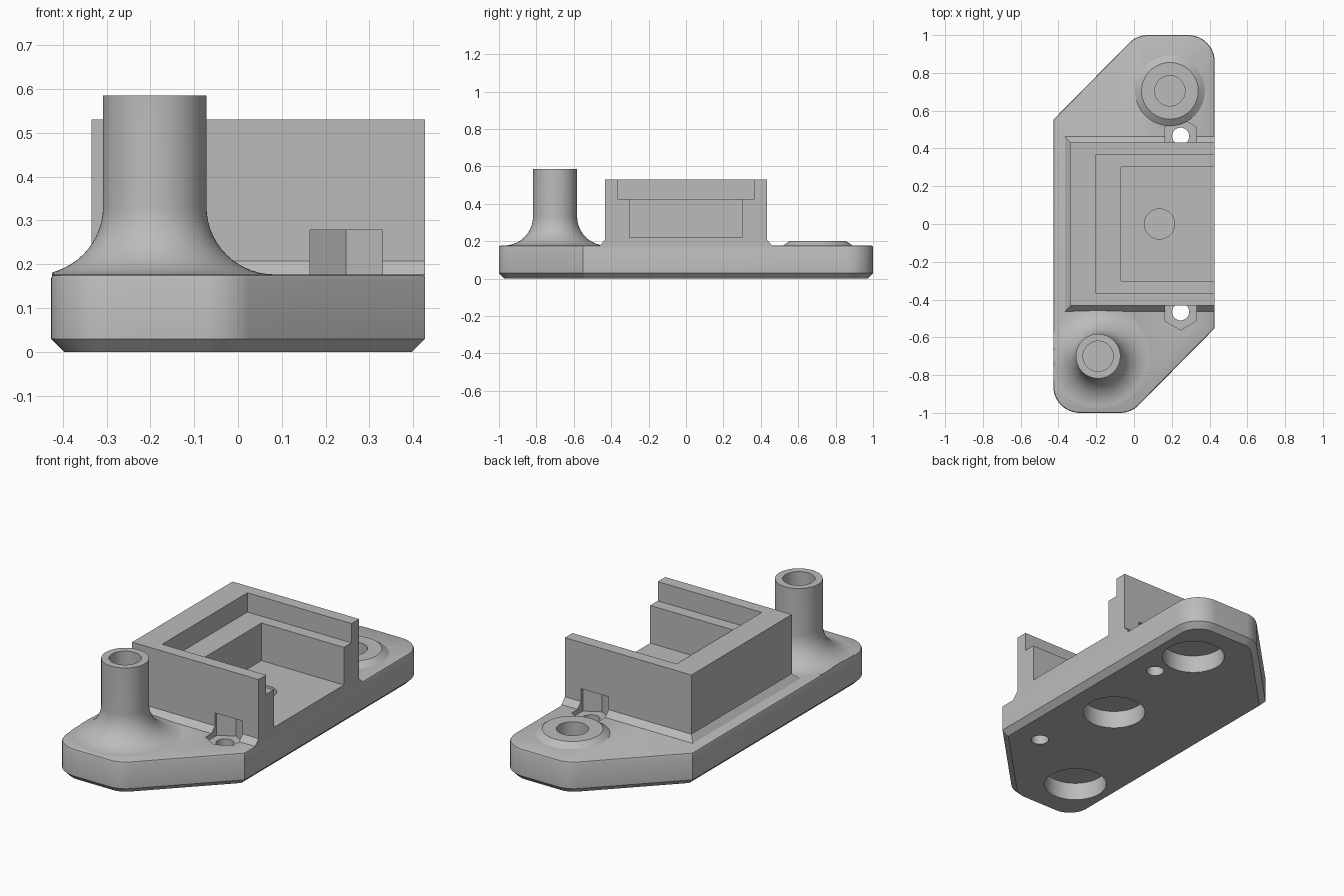
import bpy, bmesh, math
from mathutils import Vector

default = bpy.data.objects.get("Cube")
if default:
    bpy.data.objects.remove(default)

GREY = (0.5, 0.5, 0.5, 1)
grey = bpy.data.materials.new("plain grey")
grey.use_nodes = True
grey.diffuse_color = GREY
grey.node_tree.nodes["Principled BSDF"].inputs["Base Color"].default_value = GREY

SEG = 64
TOP = 0.177        # top of the base plate
HALF_W = 0.427     # half width of the base plate
BORE = 0.08
POSTS = {"tall": (-0.19, -0.7), "low": (0.19, 0.705)}
FLOOR_HOLE = (0.135, 0)
NUTS = [(0.247, 0.465), (0.247, -0.465)]


def make_object(name, bm):
    bmesh.ops.recalc_face_normals(bm, faces=bm.faces)
    mesh = bpy.data.meshes.new(name)
    bm.to_mesh(mesh)
    bm.free()
    mesh.materials.append(grey)
    obj = bpy.data.objects.new(name, mesh)
    bpy.context.collection.objects.link(obj)
    return obj


def loft(name, rings, closed=False):
    """Skin rings of equal length; cap the ends or join last to first."""
    bm = bmesh.new()
    loops = [[bm.verts.new(p) for p in ring] for ring in rings]
    pairs = list(zip(loops, loops[1:]))
    if closed:
        pairs.append((loops[-1], loops[0]))
    else:
        bm.faces.new(loops[0])
        bm.faces.new(loops[-1])
    n = len(loops[0])
    for a, b in pairs:
        for i in range(n):
            j = (i + 1) % n
            bm.faces.new((a[i], a[j], b[j], b[i]))
    return make_object(name, bm)


def circle(centre, r, z, n=SEG, turn=0):
    return [(centre[0] + r * math.cos(turn + math.tau * i / n),
             centre[1] + r * math.sin(turn + math.tau * i / n), z) for i in range(n)]


def rectangle(x0, x1, half_y, z):
    return [(x0, -half_y, z), (x1, -half_y, z), (x1, half_y, z), (x0, half_y, z)]


def prism(name, centre, r, z0, z1, n=SEG, turn=0):
    return loft(name, [circle(centre, r, z, n, turn) for z in (z0, z1)])


def cut(obj, cutters):
    for cutter in cutters:
        mod = obj.modifiers.new("cut", "BOOLEAN")
        mod.operation = "DIFFERENCE"
        mod.solver = "EXACT"
        mod.object = cutter
    graph = bpy.context.evaluated_depsgraph_get()
    mesh = bpy.data.meshes.new_from_object(obj.evaluated_get(graph))
    obj.modifiers.clear()
    obj.data = mesh


def plate_ring(inset, z):
    """Outline of the plate, moved inwards, with rounded ends."""
    half = [((-HALF_W, -1), 0.14), ((-0.015, -1), 0.14), ((HALF_W, -0.552), 0)]
    corners = half + [((-x, -y), r) for (x, y), r in half]
    pts = [Vector(c) for c, _ in corners]
    ring = []
    for i, (_, radius) in enumerate(corners):
        d1 = (pts[i] - pts[i - 1]).normalized()
        d2 = (pts[(i + 1) % len(pts)] - pts[i]).normalized()
        n1, n2 = Vector((-d1.y, d1.x)), Vector((-d2.y, d2.x))
        miter = (n1 + n2) / (1 + n1.dot(n2))
        if not radius:
            ring.append((*(pts[i] + miter * inset), z))
            continue
        centre = pts[i] + miter * radius
        start = math.atan2(-n1.y, -n1.x)
        sweep = d1.angle(d2)
        for k in range(13):
            a = start + sweep * k / 12
            p = centre + Vector((math.cos(a), math.sin(a))) * (radius - inset)
            ring.append((*p, z))
    return ring


# Base plate: chamfered below, softly rounded above
plate = loft("base_plate", [plate_ring(i, z) for i, z in (
    (0.03, 0), (0, 0.03), (0, TOP - 0.01), (0.003, TOP - 0.003), (0.01, TOP))])

# Housing: three walls with a sloped skirt, open on one side
housing = loft("housing", [rectangle(x, HALF_W, y, z) for x, y, z in (
    (-0.365, 0.462, 0.16), (-0.365, 0.462, TOP),
    (-0.335, 0.432, 0.208), (-0.335, 0.432, 0.53))])

# Cutters for recesses, nut pockets, bores and counterbores
recesses = [loft("recess_cutter", [rectangle(x, 0.6, y, z) for z in (z0, 0.7)])
            for x, y, z0 in ((-0.2, 0.367, 0.425), (-0.07, 0.302, 0.22))]
pockets = [prism("nut_cutter", c, 0.096, 0.15, 0.278, 6, math.pi / 6) for c in NUTS]
screws = [prism("screw_cutter", c, 0.045, -0.1, 0.2) for c in NUTS]
holes = [*POSTS.values(), FLOOR_HOLE]
bores = [prism("bore_cutter", c, BORE, 0.115, 0.4) for c in holes]
counterbores = [prism("counterbore_cutter", c, 0.16, -0.1, 0.098) for c in holes]

cut(plate, pockets + screws + bores + counterbores)
cut(housing, recesses + pockets + [bores[-1]])
for cutter in recesses + pockets + screws + bores + counterbores:
    bpy.data.objects.remove(cutter)


def post(name, centre, profile):
    rings = [[(max(x, 0.002 - HALF_W), y, z) for x, y, z in circle(centre, r, h)]
             for r, h in profile]
    return loft(name, rings, closed=True)


# Tall tube flaring into the plate, and a low raised ring
R, F = 0.118, 0.155
flare = [(R + F - F * math.cos(a), TOP + F - F * math.sin(a))
         for a in (math.pi / 2 * k / 14 for k in range(15))]
tall = post("tall_post", POSTS["tall"],
            [(BORE, 0.165), (BORE, 0.585), (R, 0.585), *flare, (R + F, 0.165)])
low = post("low_boss", POSTS["low"],
           [(BORE, 0.165), (BORE, 0.202), (0.15, 0.202), (0.185, TOP), (0.185, 0.165)])

# Smooth the round surfaces, keep the edges crisp
bpy.ops.object.select_all(action="DESELECT")
for obj in (plate, housing, tall, low):
    obj.select_set(True)
    bpy.context.view_layer.objects.active = obj
bpy.ops.object.shade_smooth_by_angle(angle=math.radians(28))
